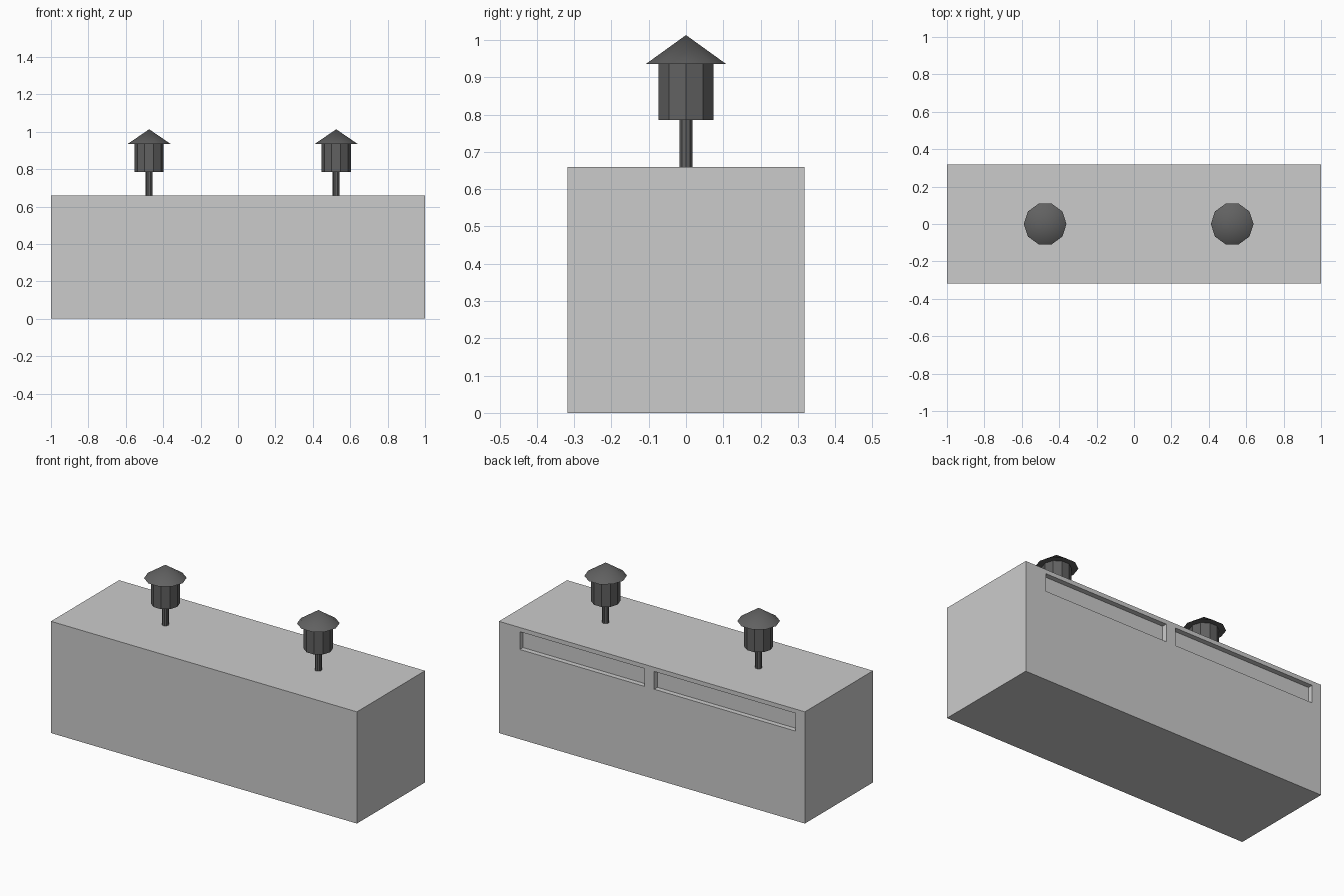
import bpy, bmesh, math
from mathutils import Vector

cube = bpy.data.objects.get("Cube")
if cube:
    bpy.data.objects.remove(cube, do_unlink=True)


def material(name, grey):
    mat = bpy.data.materials.new(name)
    mat.use_nodes = True
    colour = (grey, grey, grey, 1)
    mat.diffuse_color = colour
    mat.node_tree.nodes["Principled BSDF"].inputs["Base Color"].default_value = colour
    return mat


wall_grey = material("wall_grey", 0.60)
metal_grey = material("dark_metal_grey", 0.12)

LENGTH, DEPTH, HEIGHT = 2.0, 0.636, 0.66


def add_building():
    """Block with two shallow window recesses along the top of the back wall."""
    bm = bmesh.new()
    bmesh.ops.create_cube(bm, size=1)
    bmesh.ops.scale(bm, vec=(LENGTH, DEPTH, HEIGHT), verts=bm.verts)
    bmesh.ops.translate(bm, vec=(0, 0, HEIGHT / 2), verts=bm.verts)

    windows = [(-0.94, -0.015), (0.048, 0.864)]
    low, high, recess = 0.53, 0.635, 0.03

    # Score the window outlines into the back wall
    cuts = [((x, 0, 0), (1, 0, 0)) for span in windows for x in span]
    cuts += [((0, 0, z), (0, 0, 1)) for z in (low, high)]
    for point, normal in cuts:
        back = [f for f in bm.faces if f.normal.y > 0.9]
        edges = {e for f in back for e in f.edges}
        verts = {v for f in back for v in f.verts}
        bmesh.ops.bisect_plane(bm, geom=back + list(edges) + list(verts),
                               plane_co=point, plane_no=normal)
        bm.normal_update()

    # Push each window pane inward
    panes = []
    for f in bm.faces:
        c = f.calc_center_median()
        if f.normal.y > 0.9 and low < c.z < high and any(a < c.x < b for a, b in windows):
            panes.append(f)
    for pane in panes:
        result = bmesh.ops.extrude_discrete_faces(bm, faces=[pane])
        inner = result["faces"][0]
        rim = list(inner.verts)
        bmesh.ops.translate(bm, vec=Vector((0, -recess, 0)), verts=rim)
    bmesh.ops.recalc_face_normals(bm, faces=bm.faces)

    mesh = bpy.data.meshes.new("building_block")
    bm.to_mesh(mesh)
    bm.free()
    mesh.materials.append(wall_grey)
    obj = bpy.data.objects.new("building_block", mesh)
    bpy.context.collection.objects.link(obj)


def add_round(name, x, bottom, top, radius, top_radius):
    """Ten-sided upright part with a corner facing along x."""
    bpy.ops.mesh.primitive_cone_add(
        vertices=10, radius1=radius, radius2=top_radius, depth=top - bottom,
        location=(x, 0, (bottom + top) / 2), rotation=(0, 0, math.pi / 2))
    obj = bpy.context.object
    obj.name = name
    obj.data.materials.append(metal_grey)
    bpy.ops.object.shade_smooth_by_angle(angle=math.radians(30))


add_building()

# Two roof vents: pipe, drum and conical cap
for side, x in (("right", -0.475), ("left", 0.525)):
    add_round(side + "_vent_pipe", x, HEIGHT, 0.785, 0.019, 0.019)
    add_round(side + "_vent_drum", x, 0.785, 0.935, 0.078, 0.078)
    add_round(side + "_vent_cap", x, 0.935, 1.013, 0.114, 0)
